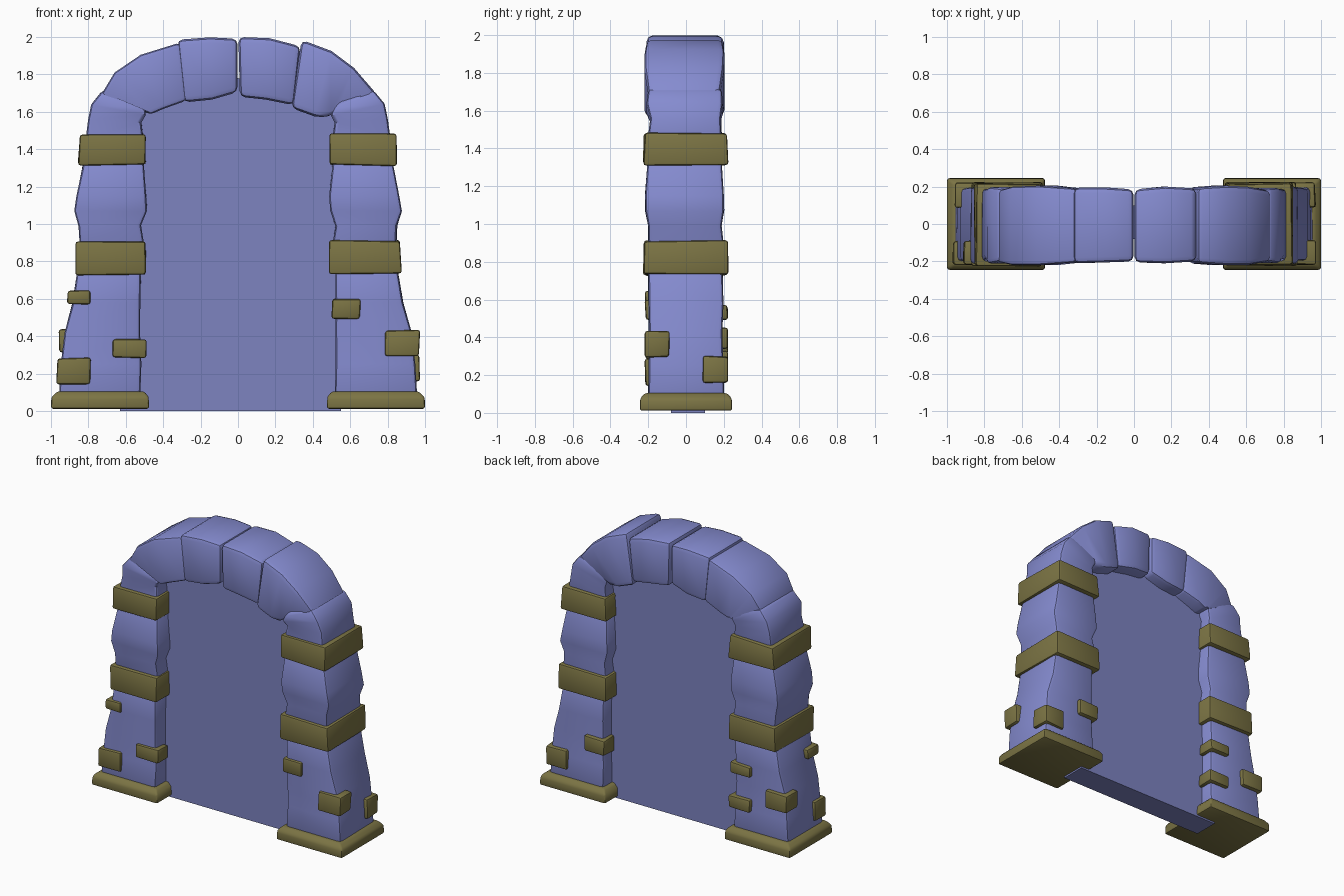
import bpy, bmesh, math, random

if "Cube" in bpy.data.objects:
    bpy.data.objects.remove(bpy.data.objects["Cube"])

random.seed(4)


def material(name, rgb):
    m = bpy.data.materials.new(name)
    m.diffuse_color = (*rgb, 1)
    m.use_nodes = True
    m.node_tree.nodes["Principled BSDF"].inputs["Base Color"].default_value = m.diffuse_color
    return m


BLUE = material("blue stone", (0.235, 0.26, 0.63))
PANEL = material("shaded blue panel", (0.205, 0.228, 0.53))
OLIVE = material("olive stone", (0.20, 0.175, 0.058))


def finish(name, bm, mat, bevel):
    bmesh.ops.recalc_face_normals(bm, faces=bm.faces)
    me = bpy.data.meshes.new(name)
    bm.to_mesh(me)
    bm.free()
    me.materials.append(mat)
    ob = bpy.data.objects.new(name, me)
    bpy.context.collection.objects.link(ob)
    bpy.ops.object.select_all(action='DESELECT')
    ob.select_set(True)
    bpy.context.view_layer.objects.active = ob
    if bevel:
        mod = ob.modifiers.new("worn edges", 'BEVEL')
        mod.width, mod.segments = bevel, 2
        mod.limit_method, mod.angle_limit = 'ANGLE', math.radians(35)
        bpy.ops.object.modifier_apply(modifier=mod.name)
    bpy.ops.object.shade_smooth_by_angle(angle=math.radians(40))
    return ob


def loft(name, stations, mat, bevel, jitter=0.0):
    """Skin four-sided rings: outer x, z, inner x, z, front y, back y."""
    bm = bmesh.new()
    j = lambda: random.uniform(-jitter, jitter)
    rings = []
    for ax, az, bx, bz, y0, y1 in stations:
        ring = [(ax, y0, az), (bx, y0, bz), (bx, y1, bz), (ax, y1, az)]
        rings.append([bm.verts.new((x + j(), y + j(), z + j())) for x, y, z in ring])
    for a, b in zip(rings, rings[1:]):
        for i in range(4):
            k = (i + 1) % 4
            bm.faces.new((a[i], a[k], b[k], b[i]))
    bm.faces.new(rings[0])
    bm.faces.new(rings[-1])
    return finish(name, bm, mat, bevel)


def block(name, x0, x1, y0, y1, z0, z1, bevel=0.012, jitter=0.004):
    return loft(name, [(x0, z0, x1, z0, y0, y1), (x0, z1, x1, z1, y0, y1)],
                OLIVE, bevel, jitter)


# Pillar stones: z, outer x, inner x (left and right differ slightly), front y, back y
lower = [(0.08, .955, .52, .20, .20), (0.25, .945, .52, .195, .195), (0.42, .93, .525, .195, .19),
         (0.58, .885, .525, .20, .195), (0.76, .855, .52, .20, .195)]
middle = [(0.88, .845, .50, .20, .20), (0.99, .85, .52, .20, .185), (1.07, .875, .49, .215, .20),
          (1.15, .86, .49, .215, .20), (1.34, .825, .505, .20, .185)]
for side, s in (("left", -1), ("right", 1)):
    for part, rows in (("lower", lower), ("middle", middle)):
        loft(f"{side}_{part}_pillar",
             [(s * o, z, s * i, z, -f, b) for z, o, i, f, b in rows], BLUE, 0.022, 0.004)
    loft(f"{side}_pillar_top",
         [(s * .815, 1.44, s * .505, 1.44, -.205, .19), (s * .80, 1.56, s * .515, 1.54, -.19, .185),
          (s * .785, 1.64, s * .495, 1.58, -.21, .195), (s * .72, 1.72, s * .50, 1.64, -.20, .19)],
         BLUE, 0.022, 0.003)

# Arch stones, each lofted along the curve
arch = {
    "arch_stone_left": [(-.735, 1.685, -.50, 1.60, -.205, .18), (-.66, 1.81, -.47, 1.585, -.22, .20),
                        (-.52, 1.905, -.40, 1.615, -.22, .205), (-.31, 1.97, -.275, 1.66, -.205, .19)],
    "arch_stone_mid_left": [(-.325, 1.985, -.29, 1.65, -.21, .195), (-.15, 1.998, -.14, 1.665, -.205, .195),
                            (-.002, 1.99, -.002, 1.705, -.20, .185)],
    "arch_stone_mid_right": [(.002, 2.0, .01, 1.68, -.205, .185), (.17, 1.993, .15, 1.665, -.21, .20),
                             (.335, 1.95, .30, 1.635, -.20, .19)],
    "arch_stone_right": [(.34, 1.985, .285, 1.62, -.21, .195), (.50, 1.925, .41, 1.575, -.22, .205),
                         (.62, 1.835, .48, 1.57, -.22, .20), (.745, 1.69, .53, 1.605, -.20, .18)],
}
for name, stations in arch.items():
    loft(name, stations, BLUE, 0.03)

# Panel filling the opening
outline = [(-.63, 0), (.55, 0), (.56, 1.60), (.30, 1.72), (0, 1.78), (-.30, 1.74), (-.56, 1.62), (-.60, 1.3)]
bm = bmesh.new()
face = bm.faces.new([bm.verts.new((x, -.08, z)) for x, z in outline])
ext = bmesh.ops.extrude_face_region(bm, geom=[face], use_keep_orig=True)
bmesh.ops.translate(bm, vec=(0, .18, 0), verts=[v for v in ext["geom"] if isinstance(v, bmesh.types.BMVert)])
finish("doorway_panel", bm, PANEL, 0)

# Bases and wrap-around bands
for side, s in (("left", -1), ("right", 1)):
    loft(f"{side}_base",
         [(s * 1.0, .012, s * .475, .012, -.245, .245), (s * .998, .075, s * .478, .075, -.243, .243),
          (s * .965, .105, s * .50, .105, -.218, .218)], OLIVE, 0.012)
    for part, outer, z0, z1 in (("lower", .872, .73, .91), ("upper", .852, 1.315, 1.48)):
        loft(f"{side}_{part}_band",
             [(s * outer, z0, s * .49, z0, -.225, .22),
              (s * (outer - .008), z1, s * .492, z1, -.222, .217)], OLIVE, 0.014, 0.006)

# Small corner bricks: x range, y range, z range
F, B = (-.215, -.09), (.09, .22)
bricks = [
    (-.91, -.79, F, .57, .645), (-.67, -.49, F, .285, .38), (-.97, -.79, F, .145, .285),
    (.50, .655, F, .495, .60), (.785, .97, F, .295, .43),
    (.80, .97, B, .16, .30), (.50, .66, B, .335, .45),
    (-.66, -.50, B, .49, .57), (-.66, -.49, B, .24, .33), (-.955, -.785, B, .31, .44),
]
for n, (x0, x1, (y0, y1), z0, z1) in enumerate(bricks, 1):
    block(f"corner_brick_{n}", x0, x1, y0, y1, z0, z1, 0.014, 0.005)
